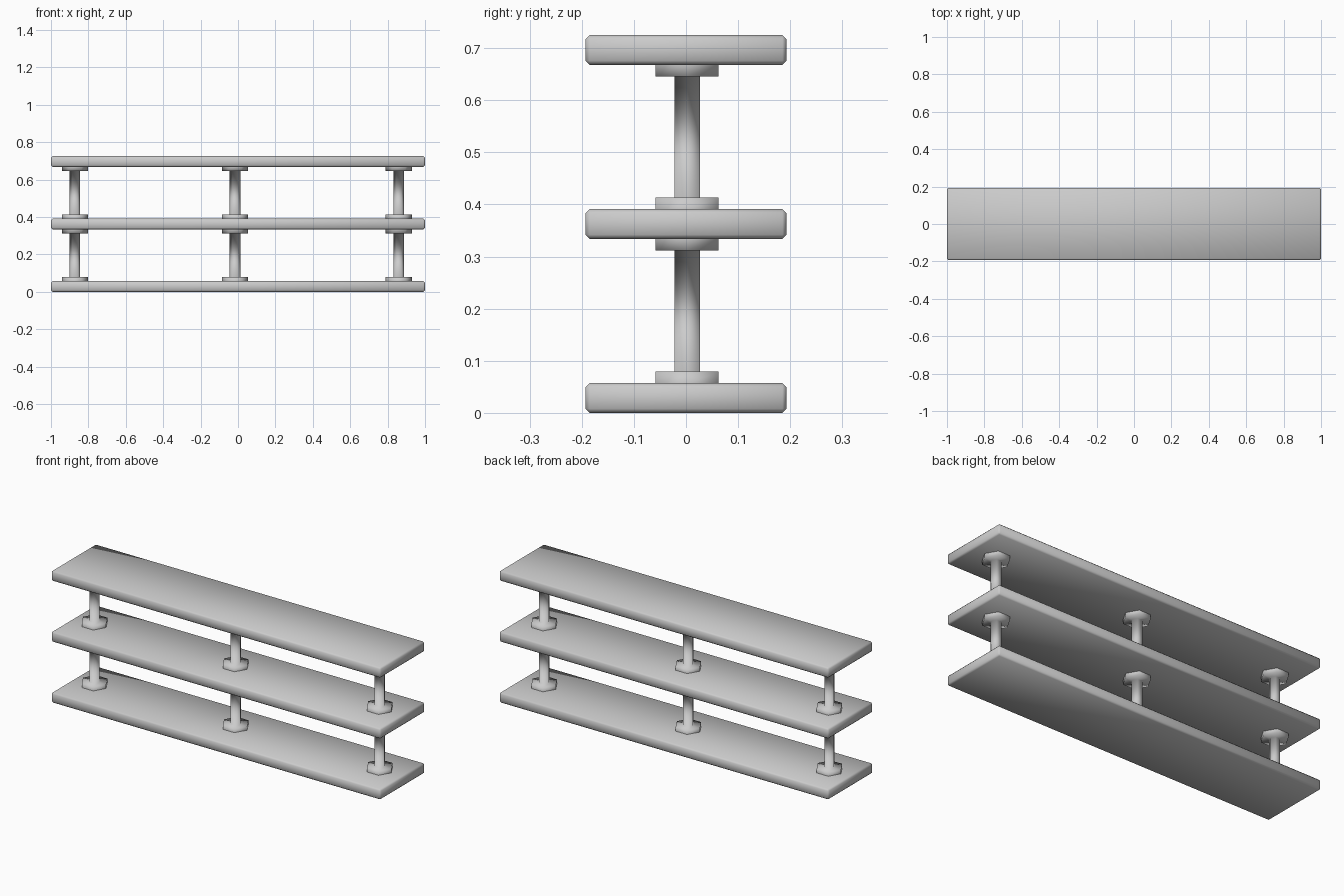
import bpy
import bmesh
from math import cos, sin, pi

cube = bpy.data.objects.get("Cube")
if cube:
    bpy.data.objects.remove(cube, do_unlink=True)

grey = bpy.data.materials.new("plain grey")
grey.use_nodes = True
colour = (0.6, 0.6, 0.6, 1)
grey.diffuse_color = colour
grey.node_tree.nodes["Principled BSDF"].inputs["Base Color"].default_value = colour

THICK = 0.057
LEVELS = {"bottom": 0.0, "middle": 0.334, "top": 0.668}


def add_object(name, bm):
    bmesh.ops.recalc_face_normals(bm, faces=bm.faces)
    for face in bm.faces:
        face.smooth = True
    mesh = bpy.data.meshes.new(name)
    bm.to_mesh(mesh)
    bm.free()
    mesh.materials.append(grey)
    obj = bpy.data.objects.new(name, mesh)
    bpy.context.collection.objects.link(obj)
    return obj


def add_shelf(name, z):
    """Long board with a small soft chamfer on every edge."""
    bm = bmesh.new()
    bmesh.ops.create_cube(bm, size=1)
    bmesh.ops.scale(bm, vec=(2, 0.386, THICK), verts=bm.verts)
    bmesh.ops.translate(bm, vec=(0, 0, z + THICK / 2), verts=bm.verts)
    bmesh.ops.bevel(bm, geom=bm.edges[:], offset=0.008, segments=1,
                    affect='EDGES')
    add_object(name, bm)


def add_post(name, x, z0, z1):
    """Six-sided post with a wide flange at each end."""
    flange, shaft, height = 0.07, 0.0283, 0.022
    sink = 0.002
    profile = [(flange, z0 - sink), (flange, z0 + height), (shaft, z0 + height),
               (shaft, z1 - height), (flange, z1 - height), (flange, z1 + sink)]
    bm = bmesh.new()
    rings = [[bm.verts.new((x + r * cos(i * pi / 3), 0.002 + r * sin(i * pi / 3), z))
              for i in range(6)] for r, z in profile]
    for low, high in zip(rings, rings[1:]):
        for i in range(6):
            j = (i + 1) % 6
            bm.faces.new((low[i], low[j], high[j], high[i]))
    add_object(name, bm)


# Shelves
for level, z in LEVELS.items():
    add_shelf(level + "_shelf", z)

# Posts between neighbouring shelves
heights = list(LEVELS.values())
for row, z, above in zip(("lower", "upper"), heights, heights[1:]):
    for side, x in (("right", -0.872), ("centre", -0.016), ("left", 0.859)):
        add_post(f"{row}_{side}_post", x, z + THICK, above)
